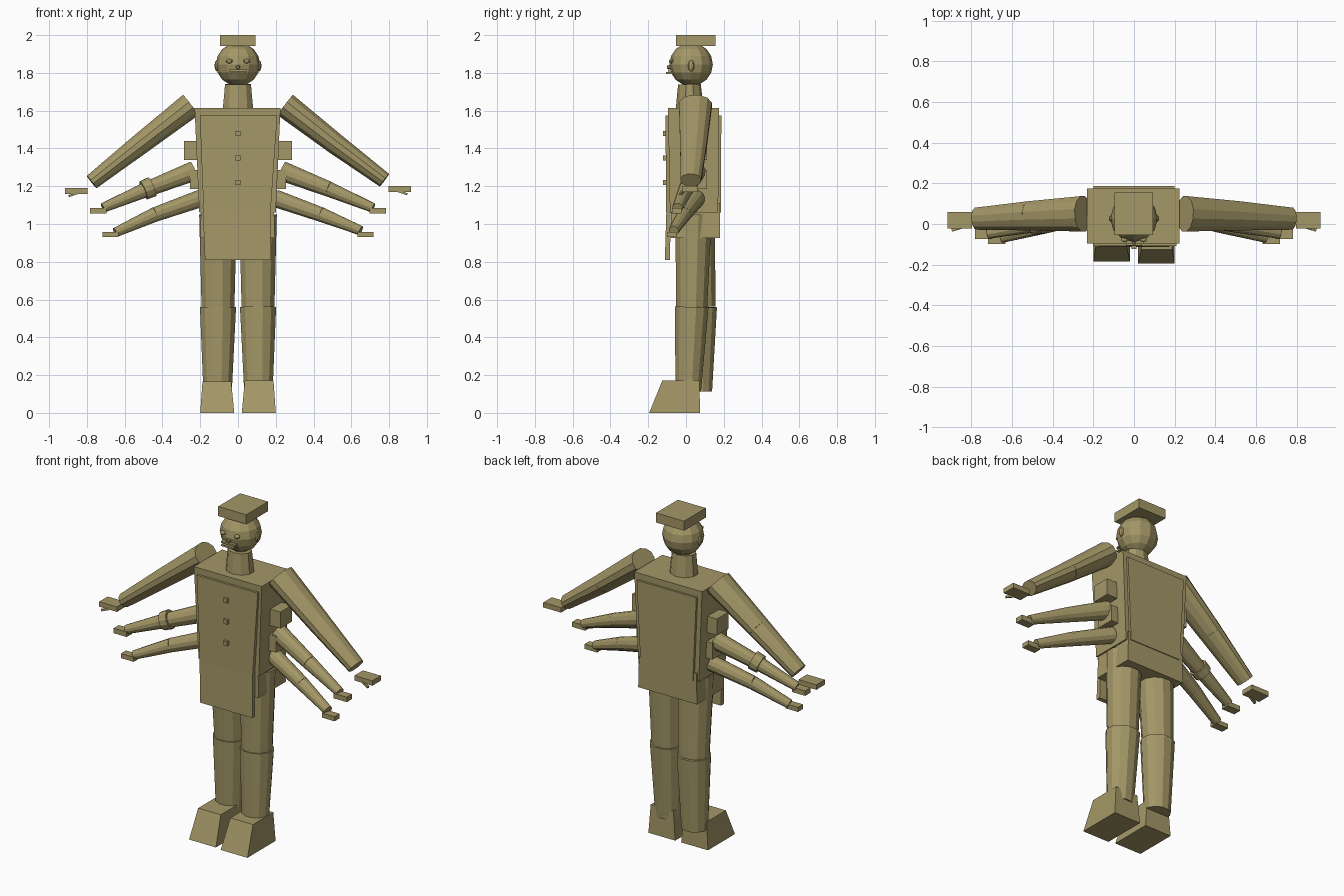
import bpy, bmesh, math
from mathutils import Vector, Matrix

khaki = bpy.data.materials.new("khaki")
khaki.diffuse_color = (0.37, 0.31, 0.135, 1)


def finish(name, bm):
    bmesh.ops.recalc_face_normals(bm, faces=bm.faces[:])
    me = bpy.data.meshes.new(name)
    bm.to_mesh(me)
    bm.free()
    me.materials.append(khaki)
    ob = bpy.data.objects.new(name, me)
    bpy.context.collection.objects.link(ob)
    return ob


def block(name, z0, bottom, z1, top=None):
    """Tapered box; bottom and top are (x0, x1, y0, y1)."""
    bm = bmesh.new()
    rings = []
    for z, (x0, x1, y0, y1) in ((z0, bottom), (z1, top or bottom)):
        rings.append([bm.verts.new((x, y, z)) for x, y in
                      ((x0, y0), (x1, y0), (x1, y1), (x0, y1))])
    bridge(bm, rings)
    return finish(name, bm)


def bridge(bm, rings):
    for a, b in zip(rings, rings[1:]):
        n = len(a)
        for i in range(n):
            bm.faces.new((a[i], a[(i + 1) % n], b[(i + 1) % n], b[i]))
    bm.faces.new(rings[0])
    bm.faces.new(rings[-1])


def limb(name, p, q, rp, rq, sides=12):
    """Tapered tube from p to q; radii are (across, along depth)."""
    bm = bmesh.new()
    p, q = Vector(p), Vector(q)
    d = (q - p).normalized()
    depth = (Vector((0, 1, 0)) - d * d.y).normalized()
    across = d.cross(depth)
    rings = []
    for c, (ra, rd) in ((p, rp), (q, rq)):
        rings.append([bm.verts.new(c + across * ra * math.cos(t) + depth * rd * math.sin(t))
                      for t in (2 * math.pi * (i + 0.5) / sides for i in range(sides))])
    bridge(bm, rings)
    return finish(name, bm)


def ball(name, c, r, u=12, v=8):
    bm = bmesh.new()
    bmesh.ops.create_uvsphere(bm, u_segments=u, v_segments=v, radius=1,
                              matrix=Matrix.Translation(c) @ Matrix.Diagonal((*r, 1)))
    return finish(name, bm)


# Torso, hips, coat panels
block("torso", 1.06, (-0.205, 0.2, -0.085, 0.17), 1.615, (-0.23, 0.225, -0.095, 0.175))
block("hips", 0.925, (-0.2, 0.195, -0.08, 0.18), 1.11, (-0.195, 0.19, -0.08, 0.18))
block("front_panel", 1.06, (-0.182, 0.172, -0.106, -0.08), 1.575, (-0.202, 0.208, -0.108, -0.08))
block("apron", 0.81, (-0.175, 0.175, -0.112, -0.085), 1.1, (-0.187, 0.17, -0.103, -0.08))
block("back_panel", 1.06, (-0.175, 0.175, 0.16, 0.185), 1.575, (-0.2, 0.2, 0.16, 0.187))
for z in (1.22, 1.35, 1.48):
    block("coat_button", z - 0.013, (-0.013, 0.013, -0.122, -0.1), z + 0.013)

# Neck, head, cap
limb("neck", (0, 0.02, 1.6), (0, 0.018, 1.74), (0.085, 0.075), (0.072, 0.06), 10)
ball("head", (0, 0.027, 1.845), (0.117, 0.115, 0.115))
block("cap", 1.942, (-0.095, 0.093, -0.054, 0.155), 2.0)

# Face
for s in (-1, 1):
    ball("ear", (s * 0.112, 0.027, 1.838), (0.012, 0.017, 0.03), 8, 6)
    ball("eye", (s * 0.046, -0.076, 1.862), (0.018, 0.014, 0.012), 8, 6)
limb("nose", (0, -0.07, 1.833), (0, -0.1, 1.83), (0.014, 0.014), (0.008, 0.008), 6)
block("upper_lip", 1.808, (-0.047, 0.047, -0.095, -0.05), 1.818)
block("lower_lip", 1.794, (-0.04, 0.04, -0.105, -0.05), 1.804)

for s, side, dz in ((1, "right", 0.0), (-1, "left", -0.01)):
    def bx(name, x0, x1, y0, y1, z0, z1):
        a, b = sorted((s * x0, s * x1))
        return block(side + name, z0, (a, b, y0, y1), z1)

    # Arm mounts on the flanks
    bx("_upper_mount", 0.18, 0.285, 0.0, 0.11, 1.34, 1.44)
    bx("_lower_mount", 0.18, 0.255, 0.0, 0.11, 1.185, 1.285)

    # Arms: start, elbow, end with (across, depth) radii
    arms = {
        "_upper_arm": ((0.25, 0.05, 1.63), (0.515, 0.04, 1.425), (0.775, 0.026, 1.232 + dz),
                       (0.07, 0.09), (0.058, 0.074), (0.043, 0.056)),
        "_middle_arm": ((0.235, 0.055, 1.28), (0.48, 0.0, 1.185), (0.715, -0.045, 1.085),
                        (0.054, 0.05), (0.042, 0.04), (0.026, 0.028)),
        "_lower_arm": ((0.2, 0.055, 1.135), (0.44, -0.01, 1.05), (0.65, -0.065, 0.965 + dz),
                       (0.048, 0.046), (0.04, 0.038), (0.026, 0.028)),
    }
    for name, (a, b, c, ra, rb, rc) in arms.items():
        a, b, c = ((s * p[0], p[1], p[2]) for p in (a, b, c))
        limb(side + name, a, b, ra, rb)
        limb(side + name.replace("arm", "forearm"), b, c, rb, rc)

    # Hands
    bx("_upper_hand", 0.797, 0.917, -0.022, 0.06, 1.17 + dz, 1.2 + dz)
    limb(side + "_thumb", (s * 0.83, -0.01, 1.18 + dz), (s * 0.895, -0.03, 1.158 + dz),
         (0.008, 0.01), (0.008, 0.01), 4)
    bx("_middle_hand", 0.695, 0.783, -0.075, -0.025, 1.055, 1.085)
    bx("_lower_hand", 0.632, 0.717, -0.098, -0.05, 0.93, 0.958)

    # Legs, the left one set slightly further back
    sh = 0.0 if s > 0 else 0.045
    cx = s * 0.106
    limb(side + "_thigh", (cx, 0.04 + sh / 3, 1.05), (cx, 0.03 + sh, 0.56),
         (0.103, 0.1), (0.09, 0.085))
    limb(side + "_shin", (cx, 0.03 + sh, 0.56), (s * 0.108, 0.012 + sh * 1.3, 0.115),
         (0.099, 0.092), (0.078, 0.07))

    # Feet
    x0, x1 = sorted((s * 0.02, s * 0.2))
    t0, t1 = sorted((s * 0.036, s * 0.188))
    block(side + "_foot", 0.0, (x0, x1, -0.195 + sh / 4, 0.075),
          0.172 + dz / 2, (t0, t1, -0.125 + sh / 4, 0.07))

# Cuff band on one forearm
limb("cuff_band", (-0.455, 0.005, 1.197), (-0.5, -0.004, 1.178), (0.056, 0.054), (0.053, 0.051))
